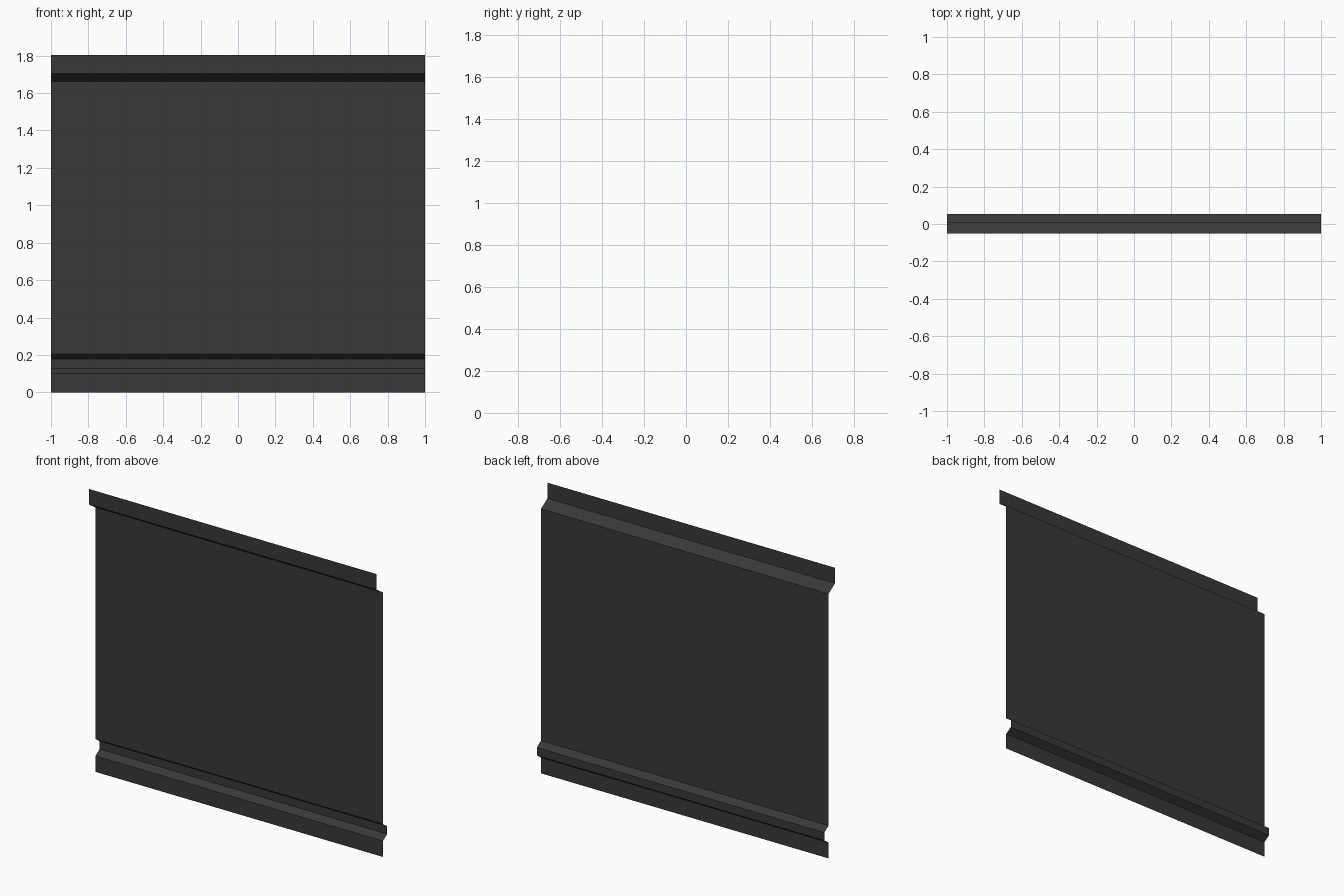
import bpy
import bmesh

if "Cube" in bpy.data.objects:
    bpy.data.objects.remove(bpy.data.objects["Cube"])

# Dark sheet material
mat = bpy.data.materials.new("charcoal")
mat.diffuse_color = (0.04, 0.04, 0.04, 1)
mat.use_nodes = True
mat.node_tree.nodes["Principled BSDF"].inputs["Base Color"].default_value = mat.diffuse_color

# Folded sheet profile (y, z), from the bottom edge to the top lip
PROFILE = [
    (0.012, 0.0), (0.012, 0.10),      # bottom strip
    (0.054, 0.128), (0.054, 0.178),   # recessed groove
    (0.012, 0.206), (0.012, 1.663),   # main panel
    (-0.052, 1.705), (-0.052, 1.803), # forward top lip
]

# Folded panel: open profile swept along x as a single sheet
bm = bmesh.new()
verts = [bm.verts.new((-1, y, z)) for y, z in PROFILE]
edges = [bm.edges.new(pair) for pair in zip(verts, verts[1:])]
ext = bmesh.ops.extrude_edge_only(bm, edges=edges)
moved = [g for g in ext["geom"] if isinstance(g, bmesh.types.BMVert)]
bmesh.ops.translate(bm, vec=(2, 0, 0), verts=moved)

# Outer side faces the front
bm.normal_update()
for f in bm.faces:
    if f.normal.y > 0:
        f.normal_flip()

mesh = bpy.data.meshes.new("folded_panel")
bm.to_mesh(mesh)
bm.free()
mesh.materials.append(mat)
panel = bpy.data.objects.new("folded_panel", mesh)
bpy.context.collection.objects.link(panel)
